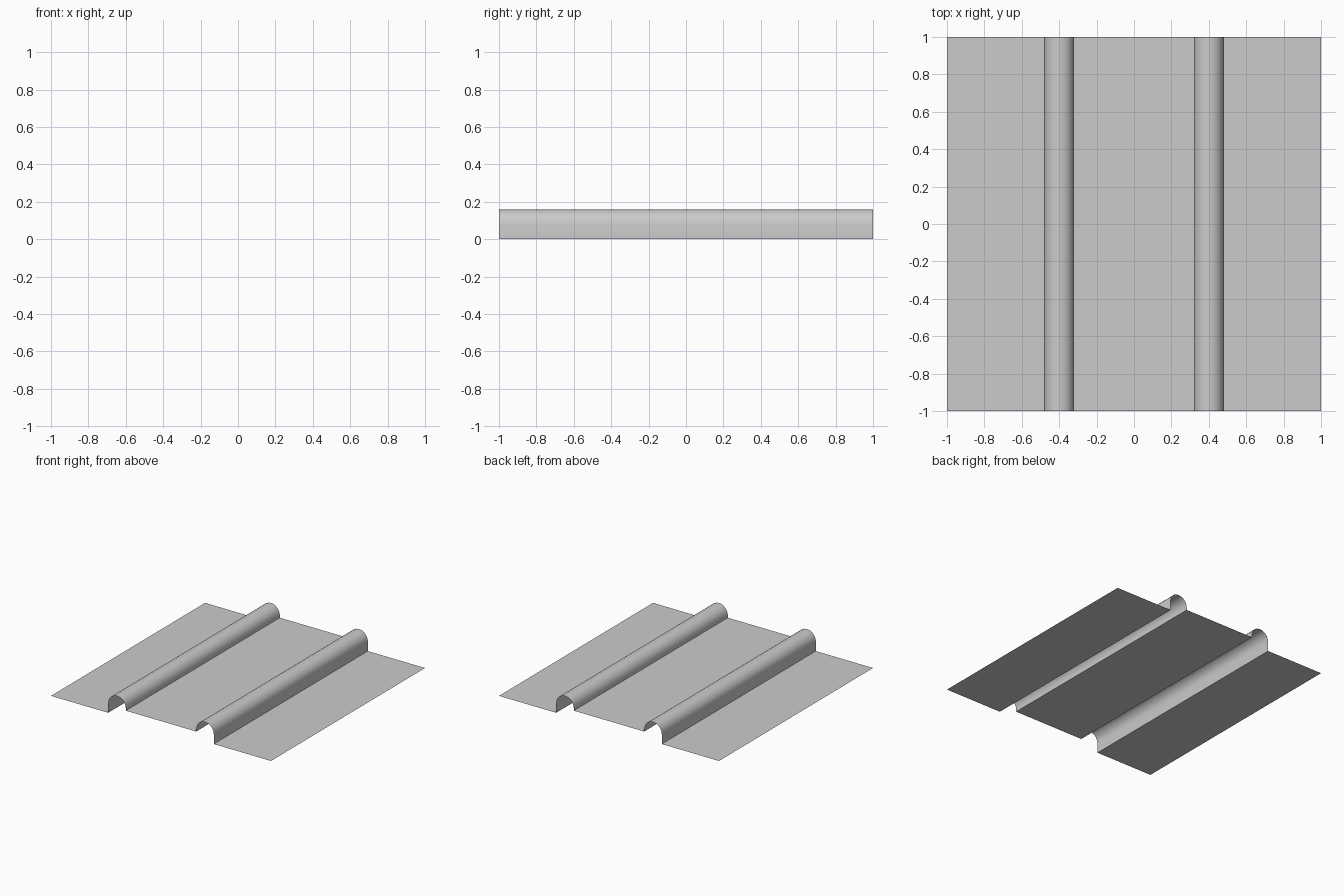
import bpy, bmesh, math

if "Cube" in bpy.data.objects:
    bpy.data.objects.remove(bpy.data.objects["Cube"])

RIB_X, RIB_R = 0.40, 0.08     # rib centre and radius
MID_Z = 0.06                  # raised middle panel
ARC_SEGS = 10


def rib_profile():
    """Upright outer wall, half-round crown, short inner wall (left rib)."""
    pts = [(-RIB_X - RIB_R, 0.0)]
    for i in range(ARC_SEGS + 1):
        a = math.pi * (1 - i / ARC_SEGS)
        pts.append((-RIB_X + RIB_R * math.cos(a), RIB_R + RIB_R * math.sin(a)))
    pts.append((-RIB_X + RIB_R, MID_Z))
    return pts


# Roof sheet: cross-section mirrored about x = 0 and swept along y
left = [(-1.0, 0.0)] + rib_profile()
section = left + [(-x, z) for x, z in reversed(left)]

bm = bmesh.new()
front = [bm.verts.new((x, -1, z)) for x, z in section]
back = [bm.verts.new((x, 1, z)) for x, z in section]
for i in range(len(section) - 1):
    bm.faces.new((front[i], front[i + 1], back[i + 1], back[i]))
mesh = bpy.data.meshes.new("ribbed_sheet")
bm.to_mesh(mesh)
bm.free()
sheet = bpy.data.objects.new("ribbed_sheet", mesh)
bpy.context.collection.objects.link(sheet)

# Smooth crowns, crisp folds
bpy.context.view_layer.objects.active = sheet
sheet.select_set(True)
bpy.ops.object.shade_smooth_by_angle(angle=math.radians(35))
